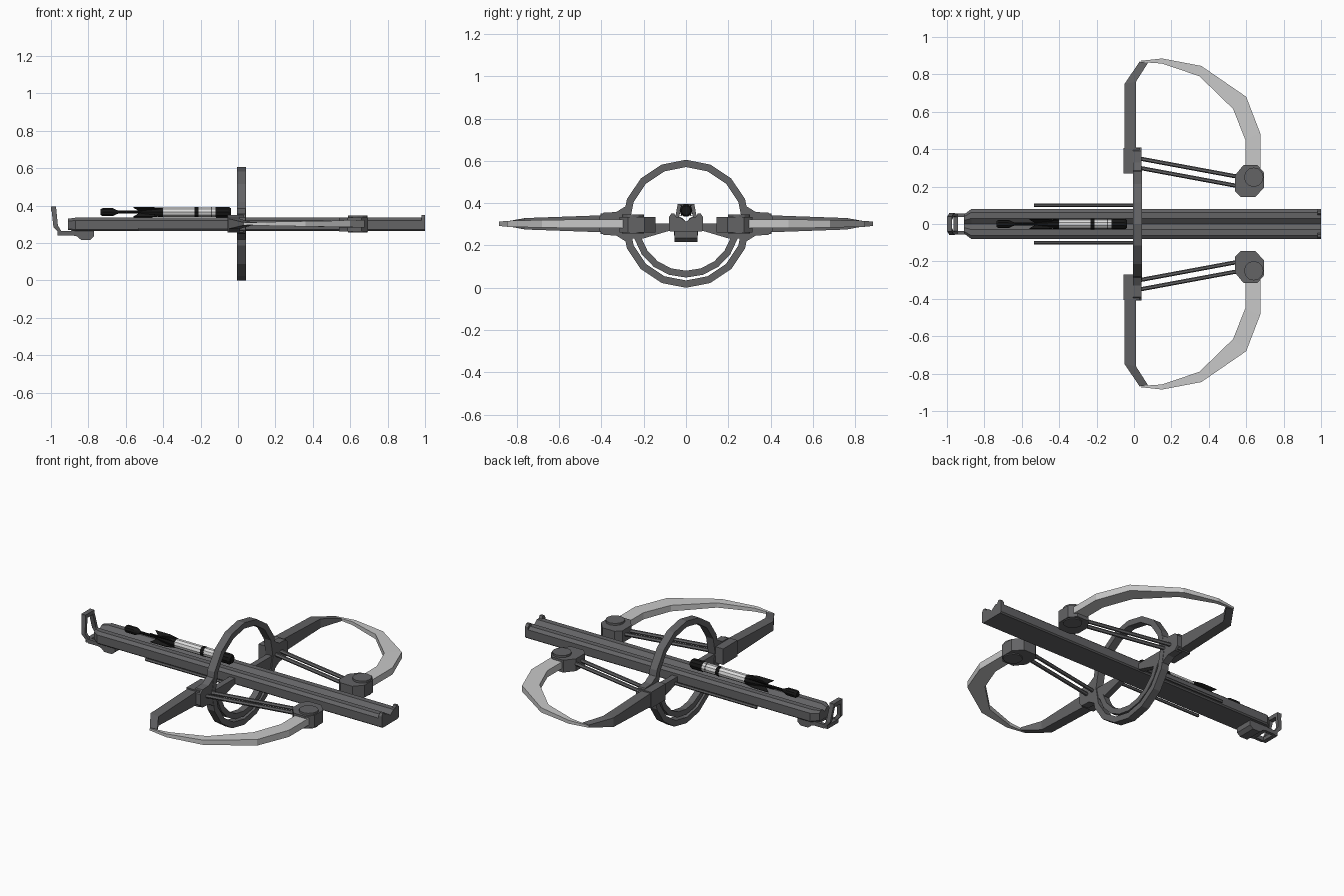
import bpy, bmesh, math
from mathutils import Vector

cube = bpy.data.objects.get("Cube")
if cube:
    bpy.data.objects.remove(cube, do_unlink=True)


def material(name, v):
    m = bpy.data.materials.new(name)
    m.use_nodes = True
    m.diffuse_color = (*v, 1)
    m.node_tree.nodes["Principled BSDF"].inputs["Base Color"].default_value = (*v, 1)
    return m


GREY = material("dark grey metal", (0.125, 0.125, 0.13))
LIGHT = material("light grey limb", (0.58, 0.58, 0.58))
WHITE = material("white shaft", (0.72, 0.72, 0.72))
BLACK = material("black", (0.008, 0.008, 0.008))
ZC = 0.3025  # height of the bow plane


def loft(name, sections, mat, closed=False):
    """Skin a run of equal-sized cross-sections; cap the ends unless closed."""
    bm = bmesh.new()
    rows = [[bm.verts.new(p) for p in s] for s in sections]
    n = len(rows[0])
    pairs = list(zip(rows, rows[1:])) + ([(rows[-1], rows[0])] if closed else [])
    for a, b in pairs:
        for i in range(n):
            j = (i + 1) % n
            bm.faces.new((a[i], a[j], b[j], b[i]))
    if not closed:
        bm.faces.new(rows[0])
        bm.faces.new(rows[-1])
    bmesh.ops.recalc_face_normals(bm, faces=bm.faces)
    me = bpy.data.meshes.new(name)
    bm.to_mesh(me)
    bm.free()
    me.materials.append(mat)
    ob = bpy.data.objects.new(name, me)
    bpy.context.collection.objects.link(ob)
    return ob


def prism_x(name, yz, x0, x1, mat=GREY):
    return loft(name, [[(x, y, z) for y, z in yz] for x in (x0, x1)], mat)


def prism_z(name, xy, z0, z1, mat=GREY):
    return loft(name, [[(x, y, z) for x, y in xy] for z in (z0, z1)], mat)


def box(name, x0, x1, y0, y1, z0, z1, mat=GREY):
    return prism_x(name, [(y0, z0), (y1, z0), (y1, z1), (y0, z1)], x0, x1, mat)


def rod(name, a, b, r, mat=GREY, n=6):
    a, b = Vector(a), Vector(b)
    q = (b - a).to_track_quat('Z', 'Y')
    ring = [q @ Vector((r * math.cos(2 * math.pi * i / n), r * math.sin(2 * math.pi * i / n), 0))
            for i in range(n)]
    return loft(name, [[p + v for v in ring] for p in (a, b)], mat)


def lathe_x(name, profile, zc, mat, n=10):
    """Turn (x, radius) points around a lengthwise axis."""
    return loft(name, [[(x, r * math.cos(2 * math.pi * i / n), zc + r * math.sin(2 * math.pi * i / n))
                        for i in range(n)] for x, r in profile], mat)


def arc(name, r0, r1, x0, x1, a0, a1, steps, closed=False):
    secs = []
    for i in range(steps if closed else steps + 1):
        t = math.radians(a0 + (a1 - a0) * i / steps)
        c, s = math.cos(t), math.sin(t)
        secs.append([(x0, r0 * c, ZC + r0 * s), (x1, r0 * c, ZC + r0 * s),
                     (x1, r1 * c, ZC + r1 * s), (x0, r1 * c, ZC + r1 * s)])
    return loft(name, secs, GREY, closed)


# Grooved rail with tapered rear end
half = [(0.0, 0.312), (0.03, 0.335), (0.062, 0.335), (0.08, 0.32), (0.08, 0.272), (0.072, 0.265)]
rail = half + [(-y, z) for y, z in reversed(half[1:])]
tail = [(y * 0.62, 0.3 + (z - 0.3) * 0.85) for y, z in rail]
loft("rail", [[(-0.91, y, z) for y, z in tail], [(-0.87, y, z) for y, z in rail],
              [(1.0, y, z) for y, z in rail]], GREY)

# Central ring and the smaller cradle arc inside its lower half
arc("ring", 0.268, ZC, -0.005, 0.042, 90, 450, 16, True)
arc("cradle_arc", 0.222, 0.254, 0.0, 0.038, 196, 344, 8)

# Trigger block under the rear of the rail
loft("trigger_block", [[(x, y, z) for x, z in
     [(-0.89, 0.268), (-0.89, 0.242), (-0.86, 0.235), (-0.84, 0.217), (-0.79, 0.217),
      (-0.77, 0.235), (-0.77, 0.268)]] for y in (-0.055, 0.055)], GREY)

# Rear loop: two curved side bars joined by cross bars
for s, side in ((1, "left"), (-1, "right")):
    path = [(-0.86, 0.046, 0.252), (-0.945, 0.046, 0.252), (-0.975, 0.05, 0.29), (-0.985, 0.032, 0.385)]
    w = [(0, 0.012), (0, 0.012), (0.012, 0.004), (0.013, 0.0)]
    loft("rear_loop_" + side, [[(x - dx, s * (y - 0.009), z - dz), (x - dx, s * (y + 0.009), z - dz),
                                (x + dx, s * (y + 0.009), z + dz), (x + dx, s * (y - 0.009), z + dz)]
                               for (x, y, z), (dx, dz) in zip(path, w)], GREY)
box("rear_loop_top", -1.0, -0.972, -0.041, 0.041, 0.372, 0.395)
box("rear_loop_foot", -0.965, -0.94, -0.05, 0.05, 0.24, 0.262)

for s, side in ((1, "left"), (-1, "right")):
    # Prong at the rail's muzzle
    prism_x("rail_prong_" + side, [(s * y, z) for y, z in
            [(0.045, 0.33), (0.055, 0.35), (0.07, 0.35), (0.08, 0.335), (0.08, 0.318)]], 0.98, 1.0)

    # Strut between ring and rail
    prism_x("strut_" + side, [(s * y, z) for y, z in
            [(0.275, 0.305), (0.262, 0.232), (0.205, 0.232), (0.06, 0.275), (0.06, 0.305)]], 0.0, 0.036)

    # Limb mount, flaring out of the ring
    yz = [(0.262, 0.40), (0.33, 0.358), (0.39, 0.355), (0.41, 0.335), (0.41, 0.27),
          (0.39, 0.25), (0.33, 0.247), (0.262, 0.205), (0.272, ZC)]
    prism_x("ring_flare_" + side, [(s * y, z) for y, z in yz], -0.005, 0.04)
    box("limb_mount_" + side, -0.055, 0.03, s * 0.27, s * 0.405, 0.255, 0.35)

    # Dark inner limb: (inner edge, outer edge, half height) per station
    dark = [((-0.05, 0.40), (0.01, 0.40), 0.04), ((-0.05, 0.75), (0.01, 0.76), 0.027),
            ((0.03, 0.868), (0.075, 0.862), 0.008)]
    pale = [((0.03, 0.872), (0.06, 0.864), 0.006), ((0.15, 0.885), (0.15, 0.858), 0.010),
            ((0.36, 0.845), (0.35, 0.79), 0.014), ((0.60, 0.68), (0.53, 0.615), 0.018),
            ((0.675, 0.485), (0.595, 0.45), 0.02), ((0.675, 0.27), (0.595, 0.27), 0.02)]
    for name, stations, mat in (("inner_limb_", dark, GREY), ("outer_limb_", pale, LIGHT)):
        loft(name + side, [[(a[0], s * a[1], ZC - h), (b[0], s * b[1], ZC - h),
                            (b[0], s * b[1], ZC + h), (a[0], s * a[1], ZC + h)]
                           for a, b, h in stations], mat)

    # Pulley housing and its round cap
    xy = [(0.57, 0.145), (0.65, 0.145), (0.695, 0.195), (0.695, 0.275), (0.66, 0.315),
          (0.585, 0.315), (0.54, 0.26), (0.54, 0.175)]
    prism_z("pulley_housing_" + side, [(x, s * y) for x, y in xy], 0.262, 0.335)
    rod("pulley_cap_" + side, (0.64, s * 0.25, 0.256), (0.64, s * 0.25, 0.347), 0.052, n=12)

    # Paired tension rods and the guide rod beside the rail
    for i, (y0, y1) in enumerate(((0.35, 0.25), (0.30, 0.20))):
        rod(f"tension_rod_{side}_{i + 1}", (0.03, s * y0, ZC), (0.57, s * y1, ZC), 0.011)
    rod("guide_rod_" + side, (-0.535, s * 0.1, 0.272), (0.01, s * 0.1, 0.272), 0.009)

# Bolt lying on the rail
BZ = 0.365
lathe_x("bolt_tail", [(-0.735, 0.016), (-0.725, 0.022), (-0.67, 0.022), (-0.64, 0.008),
                      (-0.54, 0.008), (-0.5, 0.016), (-0.43, 0.026), (-0.40, 0.027)], BZ, BLACK)
lathe_x("bolt_shaft", [(-0.40, 0.027), (-0.12, 0.027)], BZ, WHITE)
lathe_x("bolt_band", [(-0.232, 0.0285), (-0.21, 0.0285)], BZ, BLACK)
lathe_x("bolt_thin_band", [(-0.145, 0.0278), (-0.138, 0.0278)], BZ, GREY)
lathe_x("bolt_head", [(-0.12, 0.027), (-0.115, 0.03), (-0.05, 0.03), (-0.038, 0.022)], BZ, BLACK)

# Swept-back bolt fins
for k in range(4):
    t = math.radians(45 + 90 * k)
    out = Vector((0, math.cos(t), math.sin(t)))
    side_v = Vector((0, -math.sin(t), math.cos(t))) * 0.003
    outline = [(-0.52, 0.004), (-0.56, 0.036), (-0.46, 0.036), (-0.40, 0.027), (-0.40, 0.004)]
    loft(f"bolt_fin_{k + 1}", [[Vector((x, 0, BZ)) + out * r + d for x, r in outline]
                               for d in (side_v, -side_v)], BLACK)
